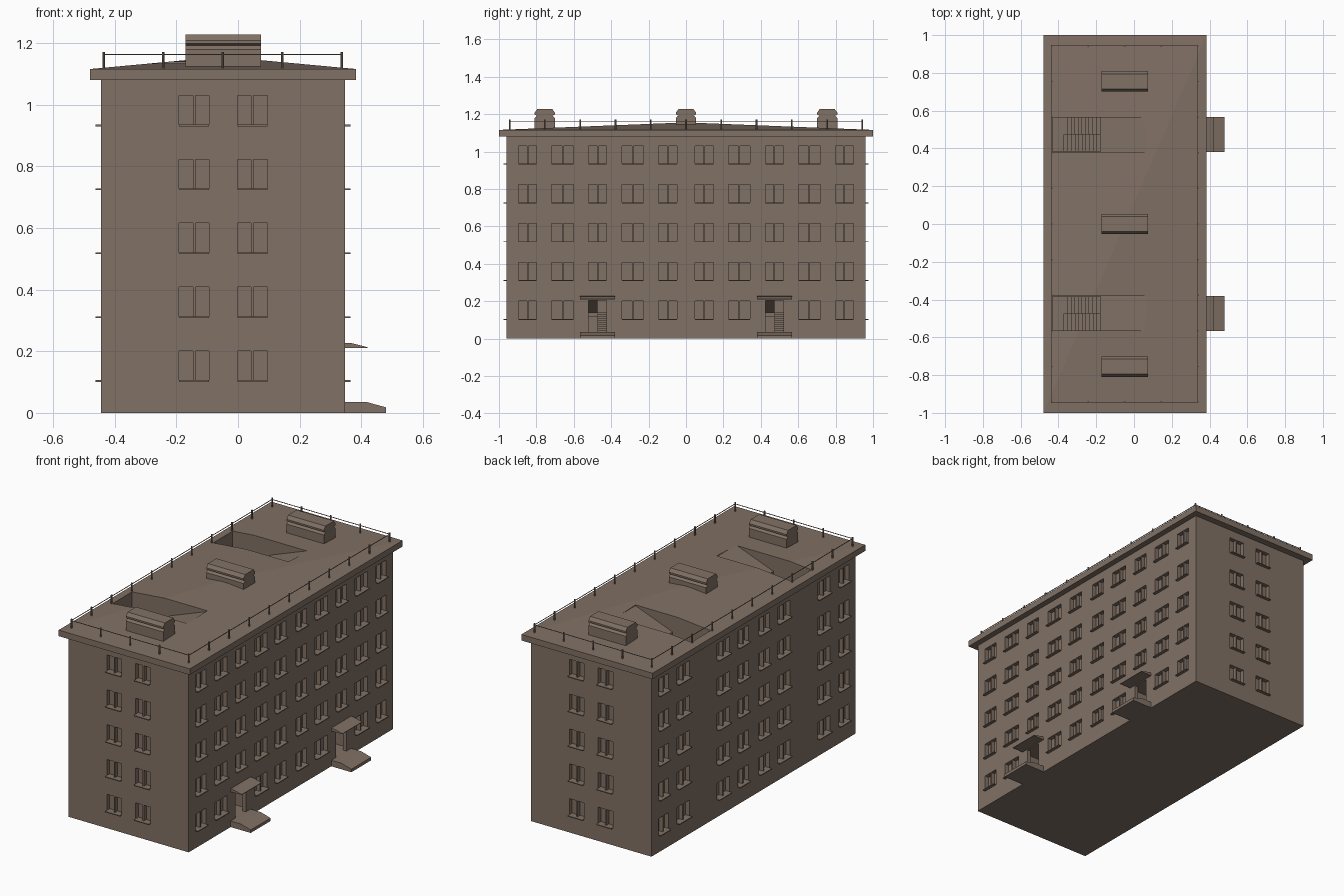
import bpy, bmesh, math
from mathutils import Matrix, Vector

if "Cube" in bpy.data.objects:
    bpy.data.objects.remove(bpy.data.objects["Cube"])

mat = bpy.data.materials.new("warm brown plaster")
mat.diffuse_color = (0.22, 0.165, 0.13, 1)
mat.use_nodes = True
mat.node_tree.nodes["Principled BSDF"].inputs["Base Color"].default_value = mat.diffuse_color


def finish(name, bm):
    bmesh.ops.recalc_face_normals(bm, faces=bm.faces[:])
    me = bpy.data.meshes.new(name)
    bm.to_mesh(me)
    bm.free()
    me.materials.append(mat)
    ob = bpy.data.objects.new(name, me)
    bpy.context.collection.objects.link(ob)
    return ob


def box(bm, x0, x1, y0, y1, z0, z1):
    m = Matrix.Translation(((x0 + x1) / 2, (y0 + y1) / 2, (z0 + z1) / 2))
    m = m @ Matrix.Diagonal((x1 - x0, y1 - y0, z1 - z0, 1))
    bmesh.ops.create_cube(bm, size=1, matrix=m)


def prism(bm, pts, lo, hi, axis="y"):
    """Extrude a profile: (x, z) points along y, or (y, z) points along x."""
    place = (lambda p, t: (p[0], t, p[1])) if axis == "y" else (lambda p, t: (t, p[0], p[1]))
    a = [bm.verts.new(place(p, lo)) for p in pts]
    b = [bm.verts.new(place(p, hi)) for p in pts]
    bm.faces.new(a)
    bm.faces.new(b[::-1])
    n = len(pts)
    for i in range(n):
        bm.faces.new((a[i], b[i], b[(i + 1) % n], a[(i + 1) % n]))


def cut(target, cutters):
    for c in cutters:
        m = target.modifiers.new("cut", "BOOLEAN")
        m.operation, m.solver, m.object = "DIFFERENCE", "EXACT", c
        c.hide_render = True
        c.hide_set(True)


X0, X1, Y = -0.445, 0.348, 0.96
WALL_TOP, EAVE, APEX = 1.08, 1.116, 1.156
XM = (X0 + X1) / 2
STAIRS = (-0.473, 0.473)
FLOOR = 0.2073

# main block
bm = bmesh.new()
box(bm, X0, X1, -Y, Y, 0, WALL_TOP)
walls = finish("walls", bm)

# shallow hipped roof slab
bm = bmesh.new()
box(bm, -0.48, 0.383, -1, 1, WALL_TOP, EAVE)
top = max(bm.faces, key=lambda f: f.calc_center_median().z)
apex = bmesh.ops.poke(bm, faces=[top])["verts"][0]
apex.co = Vector((XM, 0, APEX))
roof = finish("roof", bm)

# windows: recess cutters, mullions and sills
holes, mullions, sills = bmesh.new(), bmesh.new(), bmesh.new()
DEPTH, OUT, H = 0.026, 0.017, 0.097


def window(side, c, w, z):
    def put(b, half, d0, d1, z0, z1):
        # d is the distance outward from the wall face
        if side in "lr":
            s, f = (1, X1) if side == "r" else (-1, X0)
            e = sorted((f + s * d0, f + s * d1))
            box(b, e[0], e[1], c - half, c + half, z0, z1)
        else:
            s = 1 if side == "b" else -1
            e = sorted((s * (Y + d0), s * (Y + d1)))
            box(b, c - half, c + half, e[0], e[1], z0, z1)
    put(holes, w / 2, -DEPTH, 0.02, z, z + H)
    put(mullions, 0.004, -DEPTH - 0.002, -0.002, z, z + H)
    put(sills, w / 2, -DEPTH, OUT, z - 0.003, z + 0.002)


columns = [(0.847, 0.097), (0.66, 0.118), (0.473, 0.097), (0.284, 0.116), (0.098, 0.1)]
for floor in range(5):
    z = 0.104 + FLOOR * floor
    for y, w in columns:
        for s in (-1, 1):
            if y != 0.473:
                window("l", s * y, w, z)
            if y != 0.473 or floor > 0:
                window("r", s * y, w, z)
    for x in (-0.1425, 0.0465):
        window("f", x, 0.097, z)
        window("b", x, 0.097, z)
window_cutter = finish("window_cutter", holes)
finish("window_mullions", mullions)
finish("window_sills", sills)

# stair shafts with entrance hall and sloped opening through the roof
bm = bmesh.new()
for c in STAIRS:
    prism(bm, [(-0.43, 0.036), (0.325, 0.036), (0.325, 0.205), (-0.18, 0.205),
               (-0.18, 1.045), (0.065, 1.136), (0.065, 1.3), (-0.43, 1.3)],
          c - 0.091, c + 0.091)
shaft_cutter = finish("shaft_cutter", bm)
bm = bmesh.new()
for c in STAIRS:
    box(bm, 0.3, 0.4, c - 0.049, c + 0.049, 0.036, 0.205)
door_cutter = finish("door_cutter", bm)
cut(walls, [window_cutter, shaft_cutter, door_cutter])
cut(roof, [shaft_cutter])

# zig-zag stair flights and landings
bm = bmesh.new()
N, XA, XB = 10, -0.18, -0.37
rise = FLOOR / 2
for c in STAIRS:
    for k in range(9):
        z0 = 0.036 + k * rise
        a, b = (XA, XB) if k % 2 == 0 else (XB, XA)
        pts = []
        for i in range(N):
            x = a + (b - a) * i / N
            pts += [(x, z0 + rise * i / N), (x, z0 + rise * (i + 1) / N)]
        pts += [(b, z0 + rise), (b, z0 + rise - 0.02), (a + (b - a) * 0.15, z0)]
        lo, hi = (c, c + 0.09) if k % 2 == 0 else (c - 0.09, c)
        prism(bm, pts, lo, hi)
        if k % 2 == 0:
            box(bm, -0.43, XB, c - 0.09, c + 0.09, z0 + rise - 0.02, z0 + rise)
finish("stairs", bm)

# entrance porches and canopies
porch, canopy = bmesh.new(), bmesh.new()
for c in STAIRS:
    prism(porch, [(X1 - 0.01, 0), (0.48, 0), (0.48, 0.018), (0.415, 0.036), (X1 - 0.01, 0.036)],
          c - 0.093, c + 0.093)
    prism(canopy, [(X1 - 0.01, 0.21), (0.421, 0.21), (0.421, 0.213), (0.37, 0.226), (X1 - 0.01, 0.228)],
          c - 0.093, c + 0.093)
finish("entrance_porches", porch)
finish("entrance_canopies", canopy)

# roof vents with a pinched neck and chamfered cap
bm = bmesh.new()
for c in (-0.755, 0, 0.755):
    half = [(0.054, 1.115), (0.054, 1.18), (0.041, 1.192), (0.054, 1.198), (0.054, 1.208), (0.04, 1.228)]
    pts = [(c + y, z) for y, z in half] + [(c - y, z) for y, z in reversed(half)]
    prism(bm, pts, -0.171, 0.075, "x")
finish("roof_vents", bm)

# safety railing
posts, rails = bmesh.new(), bmesh.new()
RX0, RX1, RY = -0.436, 0.337, 0.943
spots = {(x, round(-RY + RY * j / 5, 4)) for x in (RX0, RX1) for j in range(11)}
spots |= {(RX0 + (RX1 - RX0) * i / 4, y) for i in range(1, 4) for y in (-RY, RY)}
for x, y in sorted(spots):
    bmesh.ops.create_cone(posts, cap_ends=True, segments=8, radius1=0.0045, radius2=0.0045,
                          depth=0.06, matrix=Matrix.Translation((x, y, 1.142)))
r, zr = 0.0015, 1.163
for x in (RX0, RX1):
    box(rails, x - r, x + r, -RY, RY, zr - r, zr + r)
for y in (-RY, RY):
    box(rails, RX0, RX1, y - r, y + r, zr - r, zr + r)
finish("railing_posts", posts)
finish("railing_rails", rails)
